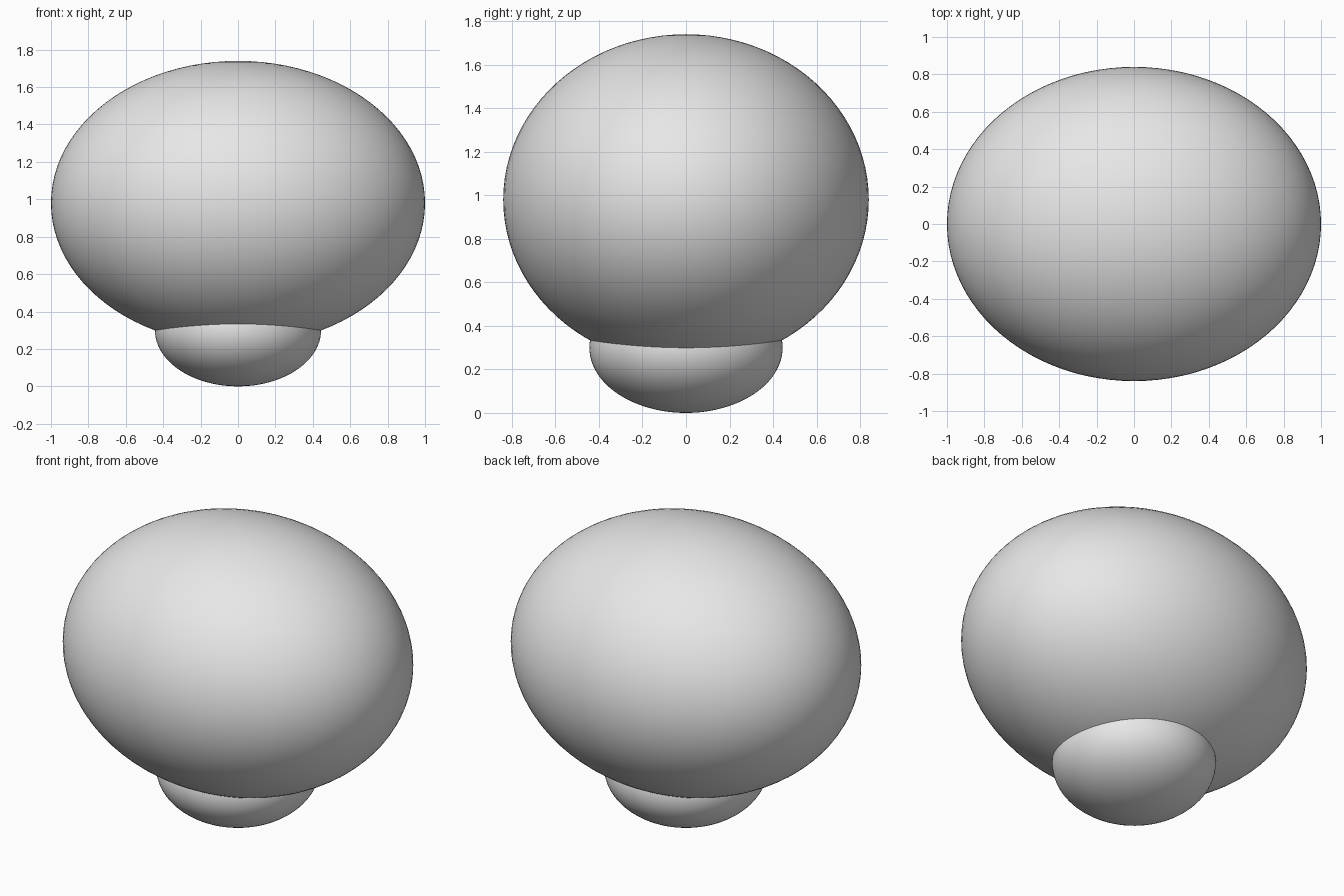
import bpy

if "Cube" in bpy.data.objects:
    bpy.data.objects.remove(bpy.data.objects["Cube"], do_unlink=True)

# Single plain grey material
grey = bpy.data.materials.new("light_grey")
grey.use_nodes = True
colour = (0.8, 0.8, 0.8, 1.0)
grey.diffuse_color = colour
grey.node_tree.nodes["Principled BSDF"].inputs["Base Color"].default_value = colour


def ellipsoid(name, centre_z, radii):
    bpy.ops.mesh.primitive_uv_sphere_add(
        segments=96, ring_count=48, radius=1, location=(0, 0, centre_z))
    obj = bpy.context.object
    obj.name = name
    obj.scale = radii
    bpy.ops.object.transform_apply(location=False, rotation=False, scale=True)
    bpy.ops.object.shade_smooth()
    obj.data.materials.append(grey)
    return obj


# Wide main body resting on a smaller flattened base
ellipsoid("body", 0.98, (1.0, 0.84, 0.76))
ellipsoid("base", 0.30, (0.444, 0.444, 0.30))
